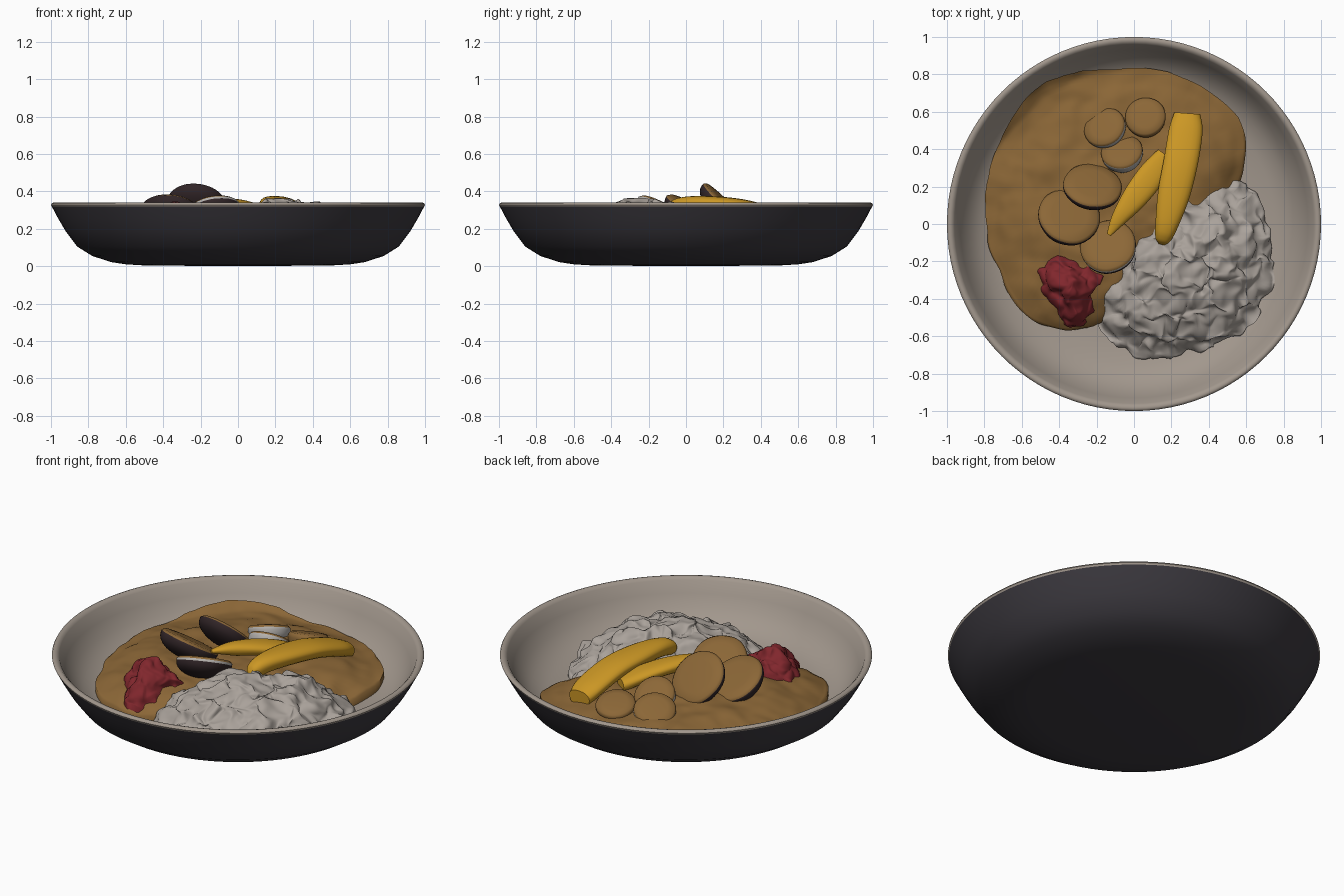
import bpy, bmesh, math
from mathutils import Vector, noise

if "Cube" in bpy.data.objects:
    bpy.data.objects.remove(bpy.data.objects["Cube"])


def mat(name, r, g, b):
    m = bpy.data.materials.new(name)
    m.diffuse_color = (r, g, b, 1)
    m.use_nodes = True
    m.node_tree.nodes["Principled BSDF"].inputs["Base Color"].default_value = m.diffuse_color
    return m


GLAZE = mat("dark_glaze", .045, .041, .050)
CREAM = mat("cream_glaze", .36, .31, .265)
SAUCE = mat("curry_brown", .26, .135, .038)
RICE = mat("rice_white", .40, .36, .325)
RED = mat("pickle_red", .22, .020, .026)
YELLOW = mat("pumpkin_yellow", .60, .31, .018)
SKIN = mat("aubergine_skin", .030, .018, .020)
PALE = mat("pale_flesh", .46, .44, .42)


def finish(name, bm, mats, angle=60):
    bmesh.ops.recalc_face_normals(bm, faces=bm.faces)
    me = bpy.data.meshes.new(name)
    bm.to_mesh(me)
    bm.free()
    for m in mats:
        me.materials.append(m)
    ob = bpy.data.objects.new(name, me)
    bpy.context.collection.objects.link(ob)
    bpy.ops.object.select_all(action='DESELECT')
    ob.select_set(True)
    bpy.context.view_layer.objects.active = ob
    bpy.ops.object.shade_smooth_by_angle(angle=math.radians(angle))
    return ob


def skin_rings(bm, rings, mat_rule=lambda i: 0):
    """Bridge consecutive closed rings; a ring of one vertex is a pole."""
    for i in range(len(rings) - 1):
        a, b = rings[i], rings[i + 1]
        n = max(len(a), len(b))
        for j in range(n):
            k = (j + 1) % n
            if len(a) == 1:
                vs = (a[0], b[j], b[k])
            elif len(b) == 1:
                vs = (a[j], a[k], b[0])
            else:
                vs = (a[j], a[k], b[k], b[j])
            bm.faces.new(vs).material_index = mat_rule(i)


def catmull(p0, p1, p2, p3, t):
    return .5 * (2 * p1 + (p2 - p0) * t + (2 * p0 - 5 * p1 + 4 * p2 - p3) * t * t
                 + (3 * p1 - p0 - 3 * p2 + p3) * t ** 3)


# bowl: lathed profile, dark outside, cream rim and inside
OUTER = [(0, 0), (.5, .004), (.60, .010), (.68, .022), (.78, .055), (.86, .105),
         (.92, .185), (.96, .252), (.995, .318)]
INNER = [(1, .328), (.995, .337), (.985, .34), (.972, .337), (.96, .325), (.93, .26),
         (.89, .195), (.83, .135), (.75, .10), (.62, .078), (.4, .07), (0, .07)]


def lathe(profile, bm, seg=96):
    rings = []
    for r, z in profile:
        n = 1 if r == 0 else seg
        rings.append([bm.verts.new((r * math.cos(2 * math.pi * j / seg),
                                    r * math.sin(2 * math.pi * j / seg), z)) for j in range(n)])
    return rings


bm = bmesh.new()
skin_rings(bm, lathe(OUTER + INNER, bm), lambda i: 0 if i < len(OUTER) - 1 else 1)
finish("bowl", bm, [GLAZE, CREAM], 45)


def bowl_z(r):
    wall = INNER[4:]
    for (r1, z1), (r0, z0) in zip(wall, wall[1:]):
        if r >= r0:
            return z0 + (z1 - z0) * min(1, (r - r0) / (r1 - r0))
    return .07


def pile(name, m, centre, radii, top, power, amp, freq, skirt, rings=50, seg=150, side=1.0):
    """Noisy mound whose outline is given by radii at equal angle steps."""
    bm = bmesh.new()
    n, out = len(radii), []
    for i in range(rings + 2):
        t = min(i / rings, 1)
        ring = []
        for j in range(1 if i == 0 else seg):
            a = j / seg * n
            k = int(a)
            R = catmull(*[radii[(k + d) % n] for d in (-1, 0, 1, 2)], a - k)
            ang = 2 * math.pi * j / seg
            x = centre[0] + R * t * math.cos(ang)
            y = centre[1] + R * t * math.sin(ang)
            base = bowl_z(math.hypot(x, y)) + skirt
            p = Vector((x, y, base + (top - base) * (1 - t ** power)))
            d = noise.noise_vector(p * freq) + .5 * noise.noise_vector(p * freq * 2.1)
            p += Vector((d.x * side, d.y * side, d.z)) * amp
            low = bowl_z(math.hypot(p.x, p.y))
            p.z = low - .015 if i > rings else max(p.z, low + .004)
            ring.append(bm.verts.new(p))
        out.append(ring)
    skin_rings(bm, out)
    return finish(name, bm, [m], 80)


# curry sauce, rice mound and red pickles
pile("curry_sauce", SAUCE, (-.15, .1),
     [.66, .84, .79, .73, .73, .66, .65, .67, .73, .62, .40, .45],
     .235, 5, .017, 6, .035)
pile("rice_mound", RICE, (.28, -.22),
     [.46, .50, .52, .42, .30, .35, .42, .56, .55, .47, .47, .46],
     .34, 2.6, .042, 10, .025, rings=70, seg=200)
pile("red_pickles", RED, (-.34, -.32),
     [.18, .19, .16, .17, .21, .20, .19, .14, .17, .23, .22, .17],
     .335, 2.2, .036, 11, .08, rings=36, seg=90, side=.8)


def chunk(name, centre, normal, radius, depth, mats):
    """Cut vegetable: sauced flat face, thin edge band and a domed back."""
    q = Vector(normal).to_track_quat('Z', 'Y')
    prof = [(0, .012), (.6, .011), (.92, .006), (1, -.006), (1.0, -.018)]
    for s in range(1, 8):
        a = s / 7 * math.pi / 2
        prof.append((math.cos(a) if s < 7 else 0, -.018 - depth * math.sin(a)))
    bm = bmesh.new()
    rings = lathe([(r * radius, z) for r, z in prof], bm, 48)
    for v in bm.verts:
        wob = 1 + .05 * noise.noise(v.co * 7 + Vector(centre) * 9)
        v.co = q @ (v.co * wob) + Vector(centre)
    skin_rings(bm, rings, lambda i: 0 if i < 3 else 1 if i < 4 else 2)
    finish(name, bm, mats, 50)


AUB = [SAUCE, SKIN, SKIN]
AUB_PALE = [SAUCE, PALE, SKIN]
POT = [SAUCE, PALE, PALE]
chunk("aubergine_back", (-.22, .21, .335), (.10, .68, .70), .158, .075, AUB)
chunk("aubergine_left", (-.345, .045, .30), (.16, .48, .85), .165, .085, AUB)
chunk("aubergine_front", (-.14, -.115, .305), (-.18, .45, .87), .150, .085, AUB_PALE)
chunk("potato_left", (-.16, .52, .25), (-.28, .40, .87), .112, .09, POT)
chunk("potato_right", (.06, .575, .245), (-.10, .32, .93), .108, .09, [SAUCE, SAUCE, SAUCE])
chunk("potato_front", (-.065, .39, .262), (-.15, .60, .78), .112, .09, POT)


def wedge(name, path, thick):
    """Tapered crescent lofted along points (x, y, z, half width)."""
    pts = [Vector(p) for p in path]
    pts = [2 * pts[0] - pts[1]] + pts + [2 * pts[-1] - pts[-2]]
    line = [catmull(*pts[i:i + 4], s / 6) for i in range(len(pts) - 3) for s in range(6)]
    line.append(pts[-2])
    bm = bmesh.new()
    rings = []
    for i, p in enumerate(line):
        d = line[min(i + 1, len(line) - 1)] - line[max(i - 1, 0)]
        side = Vector((-d.y, d.x, 0)).normalized()
        ring = []
        for j in range(20):
            a = 2 * math.pi * j / 20
            c, s = math.cos(a), math.sin(a)
            h = thick * min(1, p.w / .05) * (1 if s > 0 else 1.5)
            off = math.copysign(abs(c) ** .8, c) * p.w
            ring.append(bm.verts.new(p.xyz + side * off + Vector((0, 0, s * h))))
        rings.append(ring)
    skin_rings(bm, rings)
    bm.faces.new(rings[0])
    bm.faces.new(rings[-1])
    finish(name, bm, [YELLOW], 50)


# pumpkin wedges
wedge("pumpkin_wedge_large",
      [(.285, .592, .225, .07), (.277, .50, .265, .09), (.25, .33, .315, .092),
       (.213, .16, .335, .086), (.178, .01, .335, .064), (.155, -.08, .315, .042),
       (.147, -.11, .30, .015)], .038)
wedge("pumpkin_wedge_small",
      [(-.135, -.058, .335, .012), (-.08, .03, .335, .042), (.01, .15, .325, .068),
       (.10, .27, .295, .072), (.17, .37, .25, .05)], .030)
